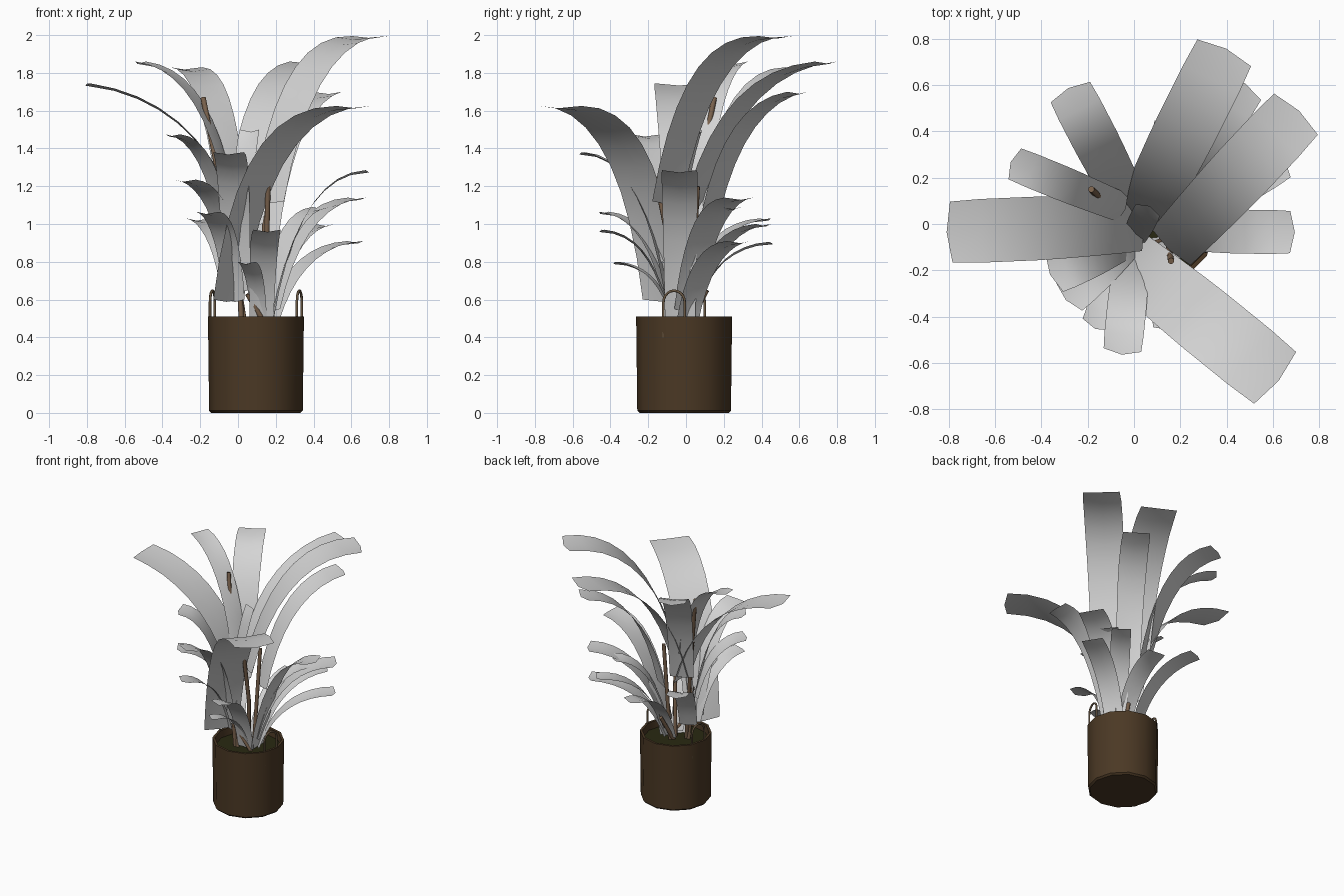
import bpy, bmesh, math
from mathutils import Vector

if "Cube" in bpy.data.objects:
    bpy.data.objects.remove(bpy.data.objects["Cube"])

def material(name, rgb):
    m = bpy.data.materials.new(name)
    m.diffuse_color = (*rgb, 1)
    m.use_nodes = True
    m.node_tree.nodes["Principled BSDF"].inputs["Base Color"].default_value = m.diffuse_color
    return m

LEAF = material("pale_grey_leaf", (0.66, 0.66, 0.66))
POT = material("dark_brown_pot", (0.070, 0.040, 0.018))
SOIL = material("dark_olive_soil", (0.022, 0.022, 0.006))
STEM = material("tan_stem", (0.2, 0.125, 0.075))
ROPE = material("brown_handle", (0.14, 0.095, 0.055))
CX, CY = 0.095, -0.01   # pot axis

def add_mesh(name, verts, faces, mat):
    me = bpy.data.meshes.new(name)
    me.from_pydata(verts, [], faces)
    me.materials.append(mat)
    ob = bpy.data.objects.new(name, me)
    bpy.context.collection.objects.link(ob)
    return ob

def smooth(ob, angle=40):
    bpy.ops.object.select_all(action='DESELECT')
    ob.select_set(True)
    bpy.context.view_layer.objects.active = ob
    bpy.ops.object.shade_smooth_by_angle(angle=math.radians(angle))

def lathe(name, profile, mat, n=12):
    """Revolve (radius, z) points round the pot axis and cap both ends."""
    verts = [(CX + r * math.cos(2 * math.pi * k / n), CY + r * math.sin(2 * math.pi * k / n), z)
             for r, z in profile for k in range(n)]
    faces = [(i * n + k, i * n + (k + 1) % n, (i + 1) * n + (k + 1) % n, (i + 1) * n + k)
             for i in range(len(profile) - 1) for k in range(n)]
    faces.append(tuple(reversed(range(n))))
    last = (len(profile) - 1) * n
    faces.append(tuple(range(last, last + n)))
    smooth(add_mesh(name, verts, faces, mat))

def tube(name, pts, radius, mat):
    cu = bpy.data.curves.new(name, 'CURVE')
    cu.dimensions = '3D'
    cu.bevel_depth = radius
    cu.bevel_resolution = 2
    cu.use_fill_caps = True
    sp = cu.splines.new('POLY')
    sp.points.add(len(pts) - 1)
    for p, co in zip(sp.points, pts):
        p.co = (*co, 1)
    cu.materials.append(mat)
    ob = bpy.data.objects.new(name, cu)
    bpy.context.collection.objects.link(ob)

def leaf(name, base, tip, width, reach=0.27, lift=-0.02, seg=9):
    """Arching strip with a shallow centre fold and a blunt tip."""
    b, t = Vector(base), Vector(tip)
    c = b.lerp(t, reach)
    c.z = t.z + lift
    d = Vector((t.x - b.x, t.y - b.y, 0)).normalized()
    s = Vector((-d.y, d.x, 0))
    verts, faces = [], []
    for i in range(seg + 1):
        u = i / seg
        p = b * (1 - u) ** 2 + c * 2 * u * (1 - u) + t * u * u
        w = width / 2 * (0.85 + 0.15 * min(1, u * 1.6))
        if i == seg:
            w *= 0.96
        for j in (-1, 0, 1):
            q = p + s * (w * j)
            if j == 0:
                q -= d * 0.015 * (1 - u) + Vector((0, 0, 0.012))
                if i == seg:
                    q += d * 0.02
            verts.append(q)
    for i in range(seg):
        for j in range(2):
            a = i * 3 + j
            faces.append((a, a + 3, a + 4, a + 1))
    smooth(add_mesh(name, verts, faces, LEAF), 60)

# Pot shell and soil
lathe("pot", [(0.236, 0.0), (0.248, 0.012), (0.254, 0.51), (0.236, 0.51), (0.23, 0.44)], POT)
lathe("soil", [(0.231, 0.43), (0.231, 0.455)], SOIL)

# Two loop handles on opposite sides of the rim
for side, label in ((1, "right"), (-1, "left")):
    a = math.radians(-13)
    out = Vector((math.cos(a), math.sin(a), 0)) * side
    tan = Vector((-out.y, out.x, 0))
    mid = Vector((CX, CY, 0)) + out * 0.236
    pts = [mid + tan * 0.058 + Vector((0, 0, 0.40))]
    pts += [mid + tan * 0.058 * math.cos(math.pi * k / 10)
            + Vector((0, 0, 0.585 + 0.062 * math.sin(math.pi * k / 10))) for k in range(11)]
    pts.append(mid - tan * 0.058 + Vector((0, 0, 0.40)))
    tube("handle_" + label, pts, 0.007, ROPE)

# Stems: tall left, tall right, rear, front twig
stems = [
    [(0.04, -0.06, 0.44), (-0.04, 0.01, 0.95), (-0.185, 0.15, 1.67)],
    [(0.12, -0.04, 0.44), (0.15, -0.08, 0.85), (0.16, -0.16, 1.25)],
    [(0.12, 0.02, 0.44), (0.15, 0.06, 1.2)],
    [(0.16, -0.06, 0.44), (0.05, -0.10, 0.63)],
    [(0.10, 0.00, 0.44), (0.14, 0.11, 0.65)],
    [(0.02, -0.06, 0.44), (0.0, -0.08, 0.85)],
]
for i, pts in enumerate(stems):
    tube(f"stem_{i + 1}", pts, 0.014, STEM)

# Large upper leaves: base, tip, width, reach and lift of the arch
upper = [
    ((0.16, -0.10, 1.12), (0.70, 0.475, 1.995), 0.27, 0.28, 0.02),
    ((0.03, 0.02, 1.0), (0.39, 0.74, 1.86), 0.27, 0.25, -0.05),
    ((-0.05, -0.13, 0.6), (0.61, -0.665, 1.625), 0.30, 0.2, 0.0),
    ((0.03, 0.0, 0.95), (-0.79, -0.035, 1.745), 0.275, 0.25, -0.09),
    ((-0.02, 0.08, 1.0), (-0.275, 0.57, 1.83), 0.20, 0.28, 0.0),
    ((-0.05, 0.07, 1.2), (-0.515, 0.26, 1.86), 0.15, 0.28, -0.04),
    ((0.14, 0.10, 0.9), (0.47, 0.59, 1.70), 0.2, 0.25, -0.06),
    ((0.0, -0.06, 0.8), (0.06, 0.06, 1.5), 0.12, 0.3, -0.25),
]
for i, args in enumerate(upper):
    leaf(f"upper_leaf_{i + 1}", *args)

# Lower leaves: tip, width, base height; they spring from a left or right crown
lower = [
    ((0.675, -0.035, 1.285), 0.19, 0.48),
    ((-0.05, -0.545, 1.38), 0.17, 0.65),
    ((-0.345, -0.21, 1.475), 0.19, 0.8),
    ((-0.28, -0.315, 1.235), 0.17, 0.8),
    ((-0.16, -0.435, 1.065), 0.14, 0.6),
    ((-0.21, 0.42, 1.03), 0.15, 0.6),
    ((0.63, 0.28, 1.14), 0.19, 0.55),
    ((0.44, 0.24, 1.09), 0.15, 0.55),
    ((0.155, -0.44, 0.97), 0.15, 0.48),
    ((0.045, -0.365, 0.80), 0.10, 0.5),
    ((0.62, 0.28, 0.91), 0.16, 0.48),
    ((0.46, 0.41, 1.0), 0.14, 0.5),
    ((0.16, 0.44, 0.905), 0.15, 0.48),
]
for i, (tip, width, z) in enumerate(lower):
    crown = Vector((0.12, -0.03, z) if tip[0] > 0 else (0.0, -0.05, z))
    base = crown.lerp(Vector(tip), 0.12)
    base.z = z
    leaf(f"lower_leaf_{i + 1}", base, tip, width)
